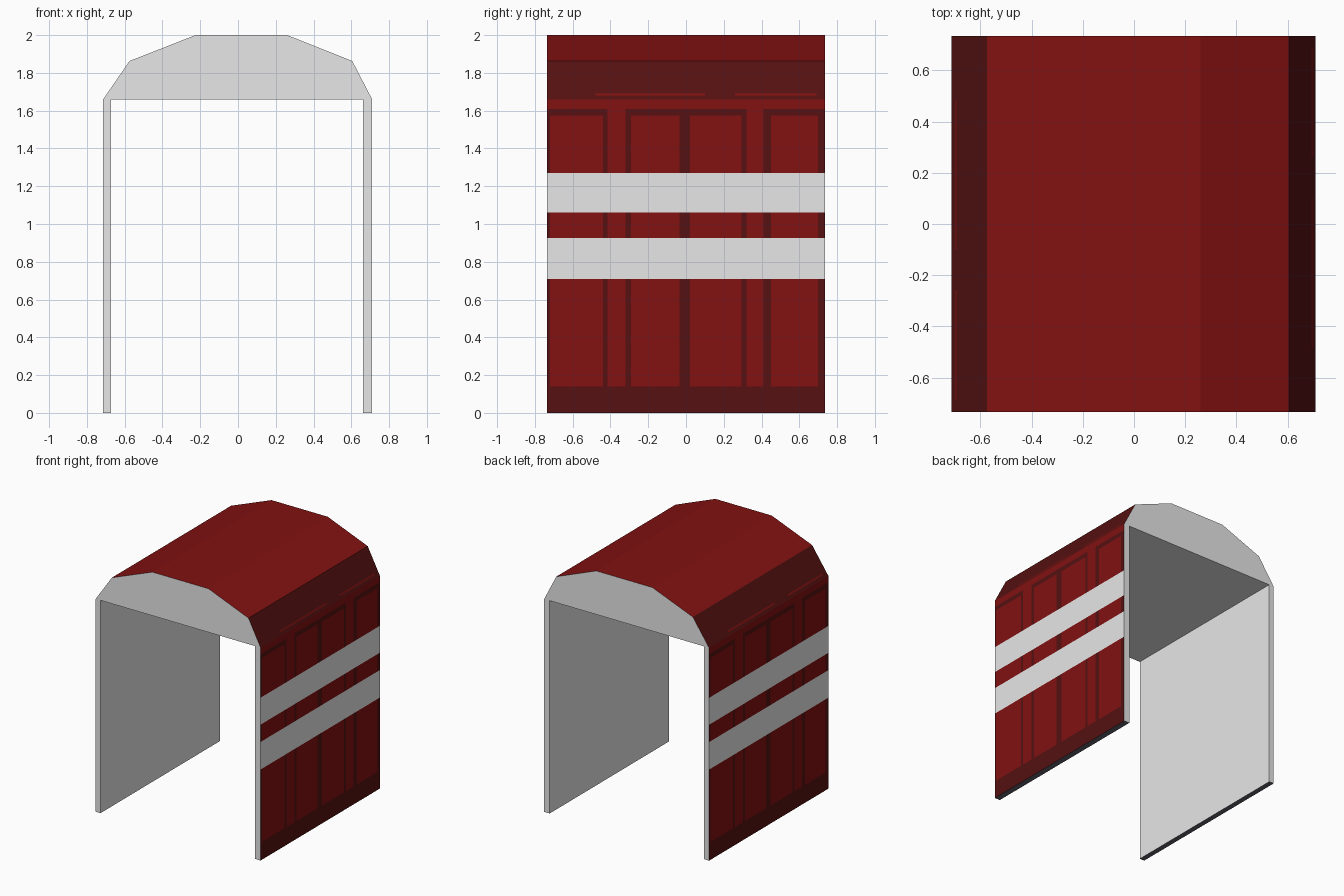
import bpy, bmesh
from mathutils import Vector

if "Cube" in bpy.data.objects:
    bpy.data.objects.remove(bpy.data.objects["Cube"])

Y = 0.735          # half length of the shelter
H = 1.66           # wall height / eaves level


def material(name, rgb):
    m = bpy.data.materials.new(name)
    m.diffuse_color = (*rgb, 1)
    m.use_nodes = True
    m.node_tree.nodes["Principled BSDF"].inputs["Base Color"].default_value = m.diffuse_color
    return m


MATS = [material("red", (0.225, 0.0055, 0.0055)),
        material("dark red", (0.092, 0.0055, 0.0055)),
        material("light grey", (0.8, 0.8, 0.8)),
        material("dark underside", (0.12, 0.12, 0.15))]
RED, DARK, GREY, UNDER = range(4)


def face(bm, points, out, mat):
    """Add one face, turned so it looks along 'out'."""
    f = bm.faces.new([bm.verts.new(p) for p in points])
    f.normal_update()
    if f.normal.dot(Vector(out)) < 0:
        f.normal_flip()
    f.material_index = mat


def grid(bm, us, vs, point, out, rule):
    """Panelled surface: one face per cell, coloured by rule(u, v)."""
    for u0, u1 in zip(us, us[1:]):
        for v0, v1 in zip(vs, vs[1:]):
            corners = [point(u0, v0), point(u1, v0), point(u1, v1), point(u0, v1)]
            face(bm, corners, out, rule((u0 + u1) / 2, (v0 + v1) / 2))


def finish(bm, name):
    bmesh.ops.remove_doubles(bm, verts=bm.verts, dist=1e-5)
    me = bpy.data.meshes.new(name)
    bm.to_mesh(me)
    bm.free()
    for m in MATS:
        me.materials.append(m)
    bpy.context.collection.objects.link(bpy.data.objects.new(name, me))


# Painted layout of the wall: dark ribs (y ranges), narrow panels, grey bands
RIBS = [(-Y, -0.72), (-0.44, -0.415), (-0.32, -0.29), (-0.035, 0.02),
        (0.295, 0.32), (0.41, 0.45), (0.70, Y)]
NARROW = [(-0.415, -0.32), (0.32, 0.41)]
BANDS = [(0.71, 0.925), (1.06, 1.27)]
Y_CUTS = sorted({v for r in RIBS for v in r})
Z_CUTS = [0, 0.14, 0.71, 0.925, 1.06, 1.27, 1.575, 1.61, H]


def inside(v, ranges):
    return any(a < v < b for a, b in ranges)


def wall_colour(y, z):
    if inside(z, BANDS):
        return GREY
    if z < 0.14:
        return DARK
    if z > 1.61:
        return RED
    if z > 1.575:
        return RED if inside(y, NARROW) else DARK
    return DARK if inside(y, RIBS) else RED


def wall(name, x_out, x_in):
    s = 1 if x_out > 0 else -1      # left wall is the right one turned half round
    bm = bmesh.new()
    grid(bm, Y_CUTS, Z_CUTS, lambda y, z: (x_out, s * y, z), (s, 0, 0), wall_colour)
    face(bm, [(x_in, -Y, 0), (x_in, Y, 0), (x_in, Y, H), (x_in, -Y, H)], (-s, 0, 0), GREY)
    for y in (-Y, Y):
        face(bm, [(x_in, y, 0), (x_out, y, 0), (x_out, y, H), (x_in, y, H)], (0, y, 0), GREY)
    face(bm, [(x_in, -Y, 0), (x_out, -Y, 0), (x_out, Y, 0), (x_in, Y, 0)], (0, 0, -1), UNDER)
    finish(bm, name)


wall("right_wall", 0.71, 0.662)
wall("left_wall", -0.714, -0.672)

# Faceted roof: solid with grey ends and ceiling
PROFILE = [(-0.714, H), (-0.574, 1.863), (-0.225, 2.0),
           (0.26, 2.0), (0.605, 1.863), (0.71, H)]
bm = bmesh.new()
for i, (a, b) in enumerate(zip(PROFILE, PROFILE[1:])):
    out = (a[1] - b[1], 0, b[0] - a[0])
    if i in (0, 4):
        # dark eaves slope with thin red streaks
        low, high = (a, b) if i == 0 else (b, a)
        s = 1 if i == 4 else -1
        grid(bm, [-Y, -0.48, 0.1, 0.26, 0.69, Y], [0, 0.1, 0.15, 1],
             lambda y, t: (low[0] + t * (high[0] - low[0]), s * y,
                           low[1] + t * (high[1] - low[1])),
             out, lambda y, t: RED if 0.1 < t < 0.15 and
             inside(y, [(-0.48, 0.1), (0.26, 0.69)]) else DARK)
    else:
        face(bm, [(a[0], -Y, a[1]), (b[0], -Y, b[1]), (b[0], Y, b[1]), (a[0], Y, a[1])],
             out, RED)
for y in (-Y, Y):
    face(bm, [(x, y, z) for x, z in PROFILE], (0, y, 0), GREY)
l, r = PROFILE[0][0], PROFILE[-1][0]
face(bm, [(l, -Y, H), (r, -Y, H), (r, Y, H), (l, Y, H)], (0, 0, -1), GREY)
finish(bm, "roof")
